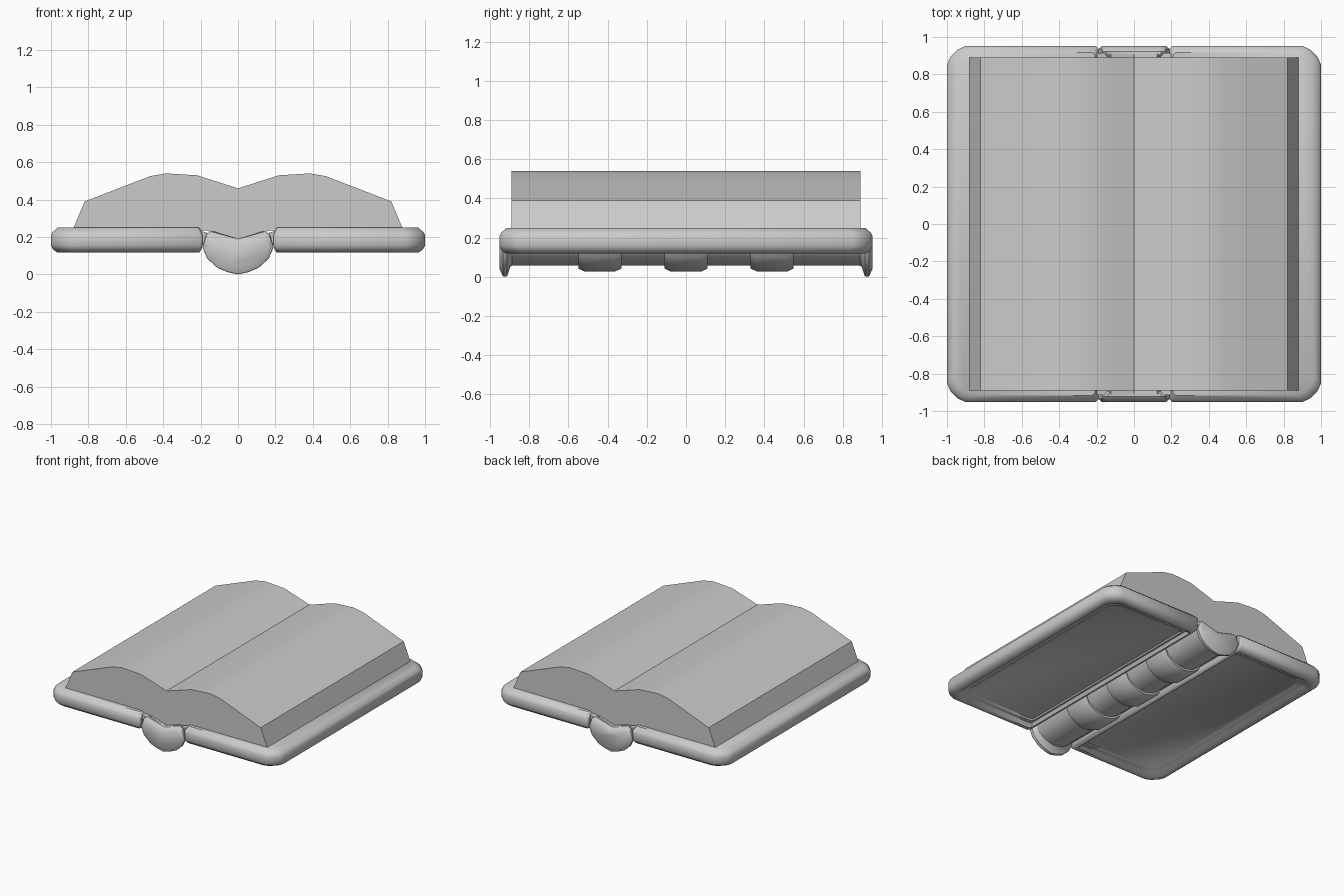
import bpy, bmesh, math

if "Cube" in bpy.data.objects:
    bpy.data.objects.remove(bpy.data.objects["Cube"])


def loft(name, rings, angle=30):
    """Skin a list of closed rings, cap both ends and smooth by angle."""
    bm = bmesh.new()
    loops = [[bm.verts.new(p) for p in ring] for ring in rings]
    n = len(rings[0])
    for a, b in zip(loops, loops[1:]):
        for i in range(n):
            j = (i + 1) % n
            bm.faces.new((a[i], a[j], b[j], b[i]))
    bm.faces.new(loops[0])
    bm.faces.new(loops[-1])
    bmesh.ops.recalc_face_normals(bm, faces=bm.faces[:])
    mesh = bpy.data.meshes.new(name)
    bm.to_mesh(mesh)
    bm.free()
    obj = bpy.data.objects.new(name, mesh)
    bpy.context.collection.objects.link(obj)
    bpy.ops.object.select_all(action='DESELECT')
    obj.select_set(True)
    bpy.context.view_layer.objects.active = obj
    bpy.ops.object.shade_smooth_by_angle(angle=math.radians(angle))
    return obj


def extrude(name, profile, half):
    """Run an xz profile along y."""
    return loft(name, [[(x, y, z) for x, z in profile] for y in (-half, half)], 20)


# Page block: two arched stacks meeting in a gutter
half = [(0.17, 0.235), (0.885, 0.235), (0.82, 0.39), (0.60, 0.475), (0.47, 0.525),
        (0.385, 0.54), (0.22, 0.53), (0.10, 0.492)]
pages = [(0, 0.18)] + half + [(0, 0.46)] + [(-x, z) for x, z in reversed(half)]
extrude("pages", pages, 0.89)


# Cover boards: clipped outer corners, bevelled rim, recessed outside panel
def board_ring(side, d, z):
    x0, x1, y1 = 0.19 + 0.5 * d, 1 - d, 0.952 - d
    c = 1 - 2 * d
    corner = [(0.10, 0), (0.06, 0.018), (0.018, 0.06), (0, 0.10)]
    top = [(x1 - b * c, y1 - a * c) for a, b in corner]
    pts = top + [(x0 + 0.015, y1), (x0, y1 - 0.015)]
    pts += [(x, -y) for x, y in reversed(pts)]
    return [(side * x, y, z) for x, y in pts]


board_steps = [(0.036, 0.25), (0.008, 0.225), (0, 0.21), (0, 0.155), (0.01, 0.135),
               (0.032, 0.118), (0.06, 0.118), (0.085, 0.142), (0.115, 0.142),
               (0.125, 0.152)]
for side, label in ((-1, "left"), (1, "right")):
    loft(label + "_cover", [board_ring(side, d, z) for d, z in board_steps], 40)
    # Thin hinge strip joining the cover to the spine
    hinge = [(0.12, 0.215), (0.155, 0.22), (0.21, 0.235), (0.21, 0.15),
             (0.165, 0.165), (0.12, 0.14)]
    extrude(label + "_hinge", [(side * x, z) for x, z in hinge], 0.915)


# Spine sections: rounded underside with a shallow V on top
def spine_ring(y, s, drop=0):
    w = 0.5 + 0.5 * s
    under = [(0.19, 0.145), (0.165, 0.085), (0.11, 0.035), (0.055, 0.012)]
    right = [(0.145 * w, 0.23 - drop), (0.17 * w, 0.215 - drop)]
    right += [(x * w, 0.2 - (0.2 - z) * s) for x, z in under]
    pts = right + [(0, 0.2 * (1 - s))] + [(-x, z) for x, z in reversed(right)]
    pts.append((0, 0.19 - drop))
    return [(x, y, z) for x, z in pts]


def spine_part(name, stations):
    loft(name, [spine_ring(*s) for s in stations], 35)


spine_part("spine", [(-0.91, 0.71), (0.91, 0.71)])
for side, label in ((-1, "front"), (1, "back")):
    spine_part(label + "_spine_cap", [(side * y, s, t) for y, s, t in (
        (0.885, 0.7, 0.01), (0.897, 0.75, 0), (0.913, 0.98, 0), (0.922, 1, 0),
        (0.935, 0.99, 0.01), (0.952, 0.8, 0.04))])
for i, y in enumerate((-0.44, 0, 0.44)):
    spine_part(f"spine_rib_{i + 1}", [(y + dy, s) for dy, s in (
        (-0.11, 0.70), (-0.11, 0.79), (-0.08, 0.86),
        (0.08, 0.86), (0.11, 0.79), (0.11, 0.70))])
